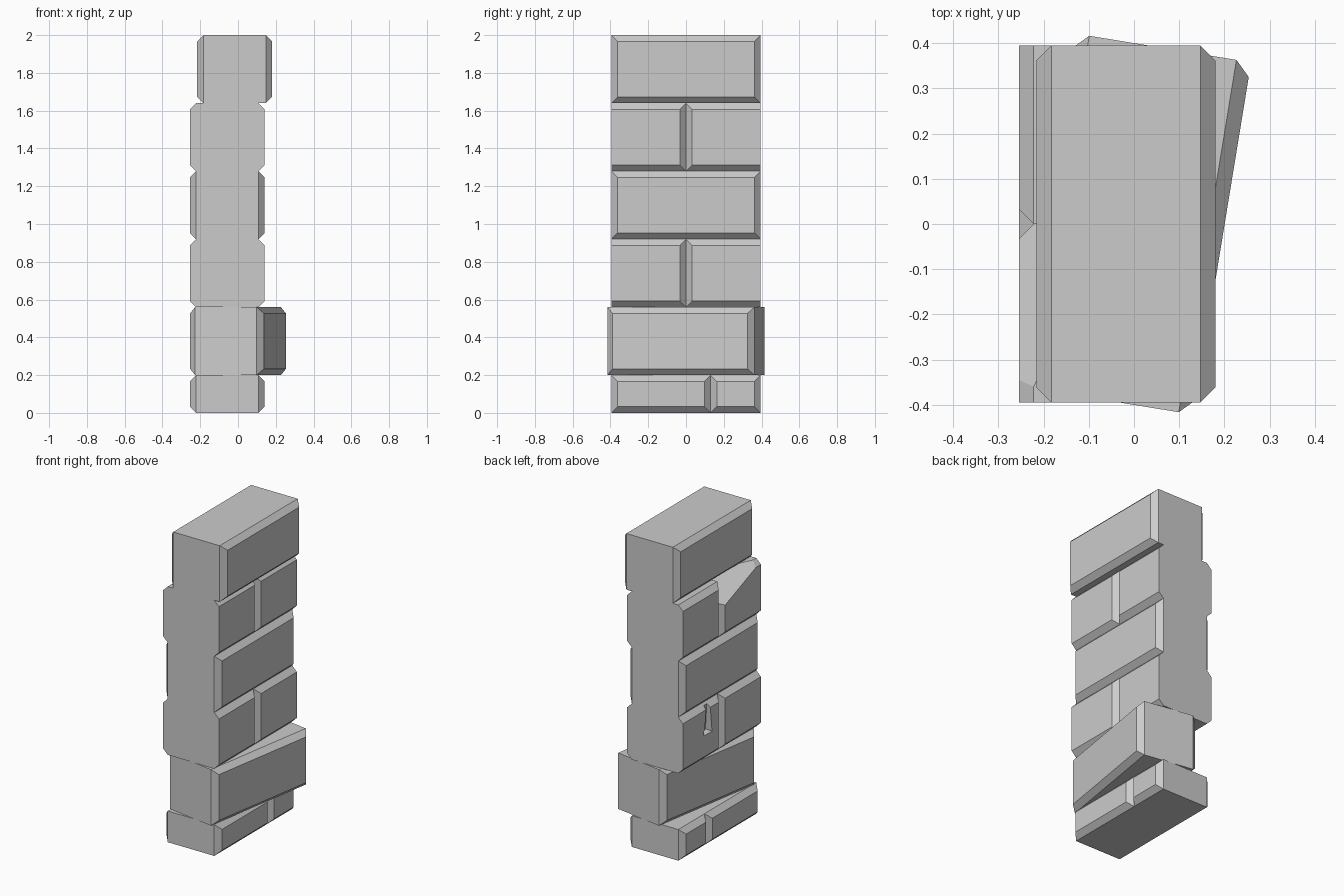
import bpy, bmesh, math
from mathutils import Vector

if "Cube" in bpy.data.objects:
    bpy.data.objects.remove(bpy.data.objects["Cube"])

HALF, CORE, BEV, END = 0.198, 0.165, 0.033, 0.395


def ring_mesh(bm, rings):
    """Bridge a list of 4-point rings into a closed solid."""
    vs = [[bm.verts.new(p) for p in r] for r in rings]
    for a, b in zip(vs, vs[1:]):
        for i in range(4):
            j = (i + 1) % 4
            bm.faces.new((a[i], a[j], b[j], b[i]))
    bm.faces.new(vs[0])
    bm.faces.new(vs[-1])
    bmesh.ops.recalc_face_normals(bm, faces=bm.faces)


def finish(bm, name, x=0.0, turn=0.0):
    me = bpy.data.meshes.new(name)
    bm.to_mesh(me)
    bm.free()
    ob = bpy.data.objects.new(name, me)
    bpy.context.collection.objects.link(ob)
    ob.location.x = x
    ob.rotation_euler.z = math.radians(turn)
    return ob


def brick(name, z0, z1, y0=-END, y1=END, b0=BEV, b1=BEV, x=-0.057, turn=0, chip=None):
    """Brick with bevelled outer and inner wall faces; b0/b1 bevel its two ends."""
    outer = [(y0, z0), (y1, z0), (y1, z1), (y0, z1)]
    inner = [(y0 + b0, z0 + BEV), (y1 - b1, z0 + BEV), (y1 - b1, z1 - BEV), (y0 + b0, z1 - BEV)]
    stations = [(-HALF, inner), (-CORE, outer), (CORE, outer), (HALF, inner)]
    bm = bmesh.new()
    ring_mesh(bm, [[(sx, y, z) for y, z in r] for sx, r in stations])
    if chip:
        # broken corner: slice by a plane and cap it
        co, no = chip
        geom = bm.verts[:] + bm.edges[:] + bm.faces[:]
        res = bmesh.ops.bisect_plane(bm, geom=geom, dist=1e-5, plane_co=co, plane_no=no, clear_outer=True)
        edges = [e for e in res['geom_cut'] if isinstance(e, bmesh.types.BMEdge) and e.is_boundary]
        bmesh.ops.holes_fill(bm, edges=edges, sides=0)
        bmesh.ops.recalc_face_normals(bm, faces=bm.faces)
    return finish(bm, name, x, turn)


# bottom half-height course, split off centre
brick("base_brick_long", 0, 0.2, y1=0.13)
brick("base_brick_short", 0, 0.2, y0=0.13)

# loose brick twisted out of the wall
brick("twisted_brick", 0.2, 0.56, x=0, turn=-9.3)

# lower pair of half bricks
brick("lower_half_brick_front", 0.56, 0.92, y1=0, b0=0)
cracked = brick("lower_half_brick_back", 0.56, 0.92, y0=0, b1=0)

# full middle brick
brick("middle_brick", 0.92, 1.28)

# upper pair of half bricks, the front one chipped on the left
chip_plane = (Vector((-HALF, -0.033, 1.485)), Vector((-0.822, 0.391, 1.0)))
brick("upper_half_brick_front", 1.28, 1.64, y1=0, b0=0, chip=chip_plane)
brick("upper_half_brick_back", 1.28, 1.64, y0=0, b1=0)

# top brick, shifted sideways
brick("top_brick", 1.64, 2.0, x=-0.018)

# tapered notch in the left side of the lower back brick
bm = bmesh.new()
ring_mesh(bm, [
    [(-0.32, 0.085, 0.715), (-0.215, 0.11, 0.735), (-0.215, 0.17, 0.735), (-0.32, 0.21, 0.715)],
    [(-0.32, 0.11, 0.91), (-0.235, 0.125, 0.91), (-0.235, 0.155, 0.91), (-0.32, 0.17, 0.91)],
])
cutter = finish(bm, "notch_cutter")
cutter.hide_render = True
cutter.display_type = 'WIRE'
mod = cracked.modifiers.new("notch", 'BOOLEAN')
mod.operation = 'DIFFERENCE'
mod.solver = 'EXACT'
mod.object = cutter
